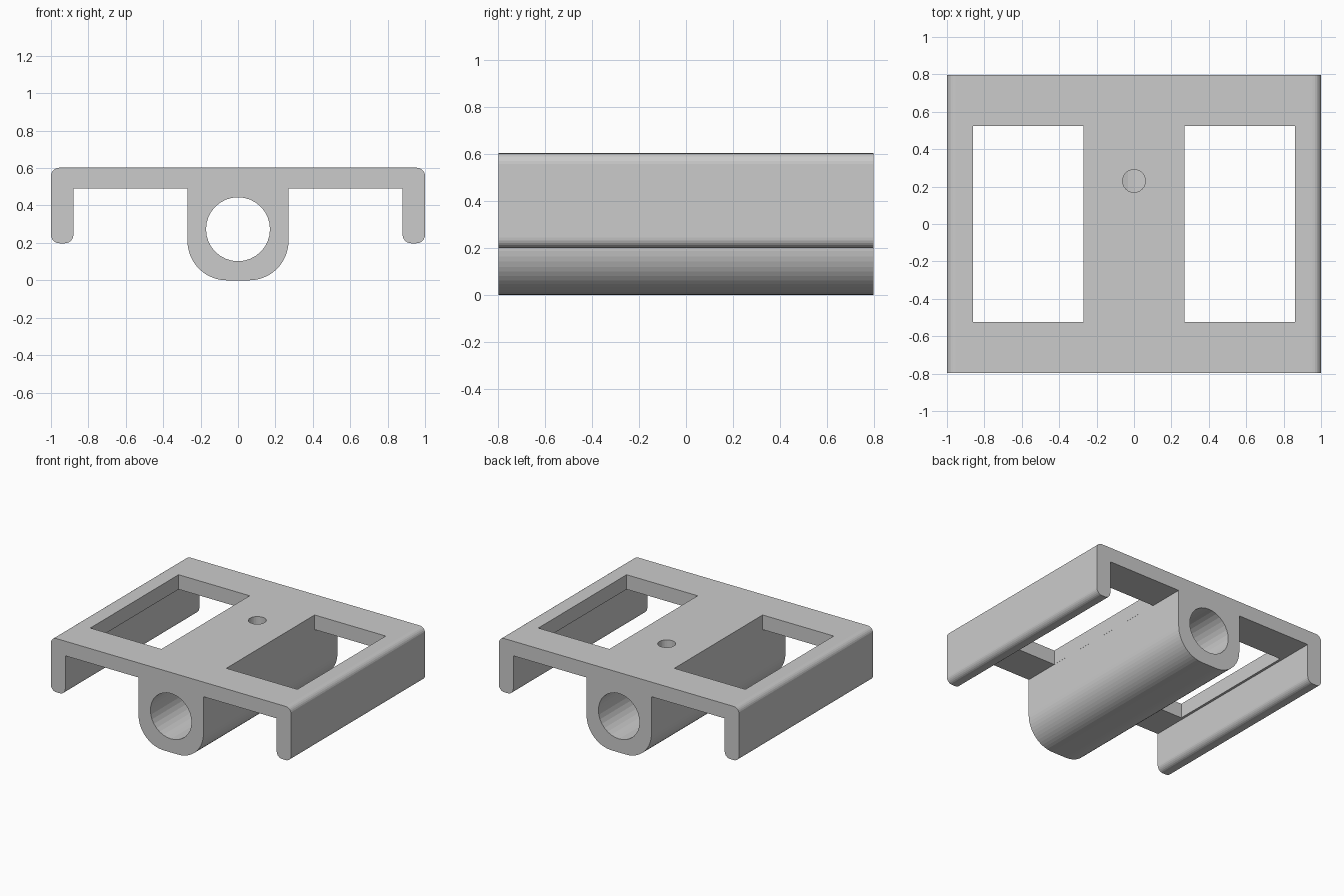
import bpy, bmesh
from math import sin, cos, pi, radians

if "Cube" in bpy.data.objects:
    bpy.data.objects.remove(bpy.data.objects["Cube"])

HALF_Y = 0.797


def arc(cx, cz, r, a0, a1, n):
    """Points on an arc in the XZ plane, angles in degrees."""
    return [(cx + r * cos(radians(a0 + (a1 - a0) * i / n)),
             cz + r * sin(radians(a0 + (a1 - a0) * i / n))) for i in range(n + 1)]


def prism(name, profile, y0, y1):
    """Extrude an XZ profile along y."""
    bm = bmesh.new()
    face = bm.faces.new([bm.verts.new((x, y0, z)) for x, z in profile])
    ext = bmesh.ops.extrude_face_region(bm, geom=[face])
    verts = [v for v in ext["geom"] if isinstance(v, bmesh.types.BMVert)]
    bmesh.ops.translate(bm, verts=verts, vec=(0, y1 - y0, 0))
    bmesh.ops.recalc_face_normals(bm, faces=bm.faces)
    mesh = bpy.data.meshes.new(name)
    bm.to_mesh(mesh)
    bm.free()
    obj = bpy.data.objects.new(name, mesh)
    bpy.context.collection.objects.link(obj)
    return obj


def cut(target, cutter):
    """Subtract a cutter, then delete it."""
    cutter.hide_render = True
    mod = target.modifiers.new("cut", "BOOLEAN")
    mod.operation = "DIFFERENCE"
    mod.solver = "EXACT"
    mod.object = cutter
    bpy.context.view_layer.objects.active = target
    bpy.ops.object.modifier_apply(modifier=mod.name)
    bpy.data.objects.remove(cutter, do_unlink=True)


# Right half of the section: housing bottom, plate underside, leg, top corner
right = (arc(0.06, 0.21, 0.21, -90, 0, 14)
         + [(0.27, 0.492), (0.88, 0.492)]
         + arc(0.925, 0.243, 0.045, 180, 270, 6)
         + arc(0.955, 0.243, 0.045, -90, 0, 6)
         + arc(0.955, 0.557, 0.045, 0, 90, 6))
left = [(-x, z) for x, z in reversed(right)]
body = prism("bracket_body", right + left, -HALF_Y, HALF_Y)

# Two rectangular windows in the plate
for s in (-1, 1):
    rect = [(s * x, z) for x, z in ((0.2704, 0.4), (0.862, 0.4), (0.862, 0.7), (0.2704, 0.7))]
    cut(body, prism("window_cutter", rect, -0.525, 0.525))

# Lengthwise bore
bore = arc(0, 0.273, 0.171, 0, 360, 32)[:-1]
cut(body, prism("bore_cutter", bore, -1, 1))

# Small set-screw hole from the top into the bore
bpy.ops.mesh.primitive_cylinder_add(vertices=32, radius=0.061, depth=0.4,
                                    location=(0, 0.23, 0.5))
cut(body, bpy.context.object)
